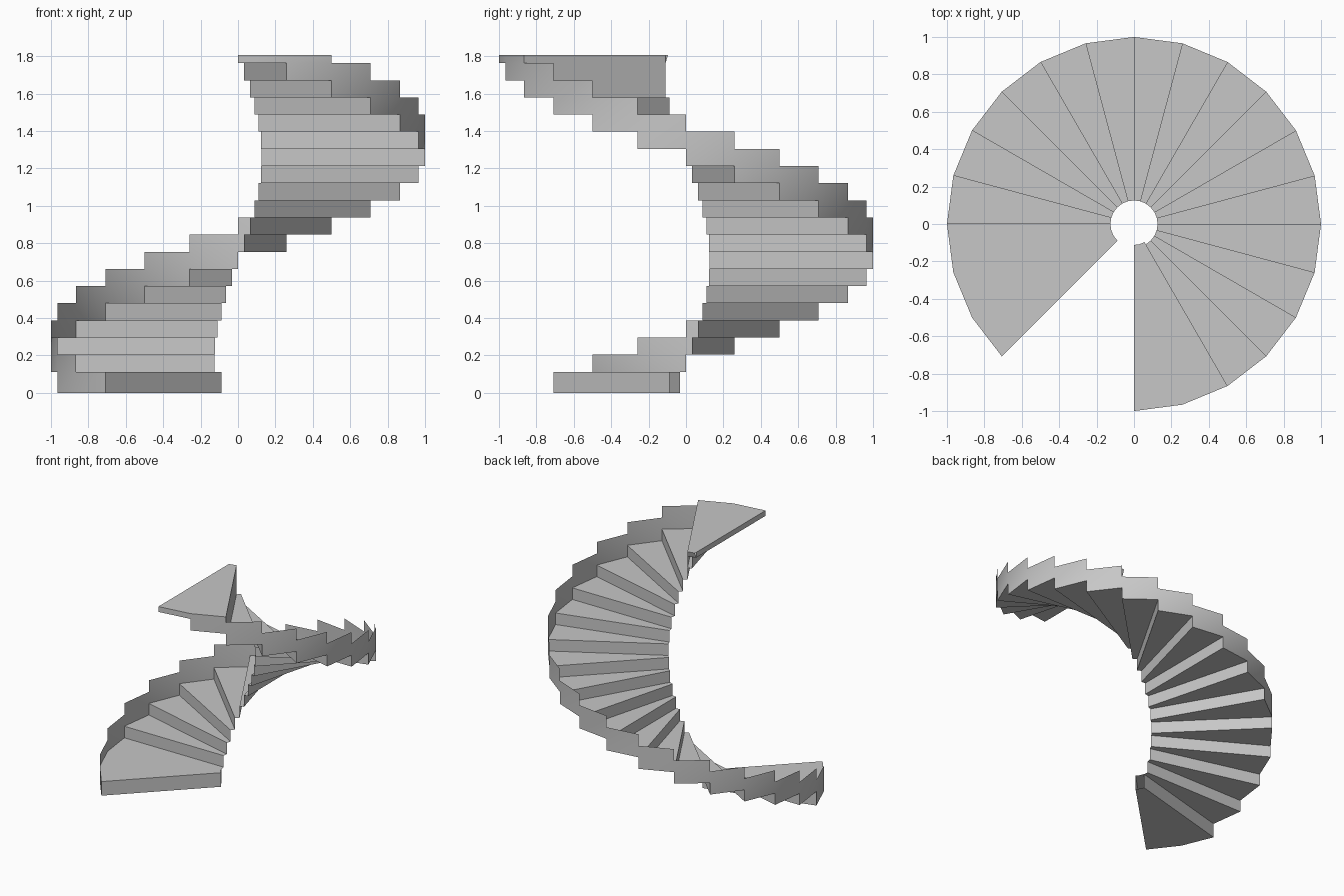
import bpy, bmesh
from math import sin, cos, radians

if "Cube" in bpy.data.objects:
    bpy.data.objects.remove(bpy.data.objects["Cube"], do_unlink=True)

STEPS, TURN, START = 20, 15, 225
R_IN, R_OUT, R_TIP = 0.126, 1.0, 0.112
RISE, FIRST, TOP = 0.0917, 0.112, 1.805
LAST = STEPS - 1

grey = bpy.data.materials.new("plain_grey")
grey.use_nodes = True
colour = (0.57, 0.57, 0.57, 1)
grey.diffuse_color = colour
grey.node_tree.nodes["Principled BSDF"].inputs["Base Color"].default_value = colour


def polar(r, angle, z):
    a = radians(angle)
    return (r * cos(a), r * sin(a), z)


def edge_angle(i):
    return START - TURN * i


def level(k):
    """Height of the underside of step k."""
    return 0 if k == 0 else FIRST + RISE * (k - 1)


def ceiling(k):
    return TOP if k == LAST else level(k + 1)


def wedge(first, last, z, r_in=R_IN):
    """Flat tread between two radial edges."""
    span = range(first, last + 1)
    return ([polar(R_OUT, edge_angle(i), z) for i in span]
            + [polar(r_in, edge_angle(i), z) for i in reversed(span)])


def radial(i, low, high):
    """Upright riser along one radial edge, facing down the flight."""
    a = edge_angle(i)
    return [polar(R_IN, a, low), polar(R_OUT, a, low),
            polar(R_OUT, a, high), polar(R_IN, a, high)]


def curved(i, low, high, r_low=R_OUT, r_high=R_OUT):
    """One upright panel round the axis, facing outwards."""
    a, b = edge_angle(i), edge_angle(i + 1)
    return [polar(r_low, b, low), polar(r_low, a, low),
            polar(r_high, a, high), polar(r_high, b, high)]


def flipped(points):
    return list(reversed(points))


def build(name, faces):
    bm = bmesh.new()
    for points in faces:
        bm.faces.new([bm.verts.new(p) for p in points])
    bmesh.ops.remove_doubles(bm, verts=bm.verts, dist=0.0005)
    mesh = bpy.data.meshes.new(name)
    bm.to_mesh(mesh)
    bm.free()
    mesh.materials.append(grey)
    ob = bpy.data.objects.new(name, mesh)
    bpy.context.collection.objects.link(ob)
    return ob


# Bottom step: closed wedge with a riser in front
build("bottom_step", [
    wedge(0, 2, 0),
    flipped(wedge(0, 2, FIRST)),
    radial(0, 0, FIRST),
    flipped(radial(2, 0, FIRST)),
])

# Winding flight: thin tread with the riser to the next tread
for k in range(1, LAST):
    build(f"step_{k:02d}", [
        wedge(k + 1, k + 2, level(k)),
        flipped(radial(k + 2, level(k), ceiling(k))),
    ])

# Top landing: thin slab with a taller riser under its leading edge
build("top_landing", [
    wedge(LAST, LAST + 2, level(LAST)),
    flipped(wedge(LAST, LAST + 2, TOP, R_TIP)),
    radial(LAST, level(LAST - 1), TOP),
    flipped(radial(LAST + 2, level(LAST), TOP)),
] + [flipped(curved(i, level(LAST), TOP, R_IN, R_TIP)) for i in (LAST, LAST + 1)])

# Continuous outer wall, rising two risers above each tread
wall = build("outer_wall", [curved(i, level(k), ceiling(k))
                            for k in range(STEPS) for i in (k, k + 1)])

# Smooth the curve of the wall
bpy.ops.object.select_all(action='DESELECT')
wall.select_set(True)
bpy.context.view_layer.objects.active = wall
bpy.ops.object.shade_smooth_by_angle(angle=radians(30))
